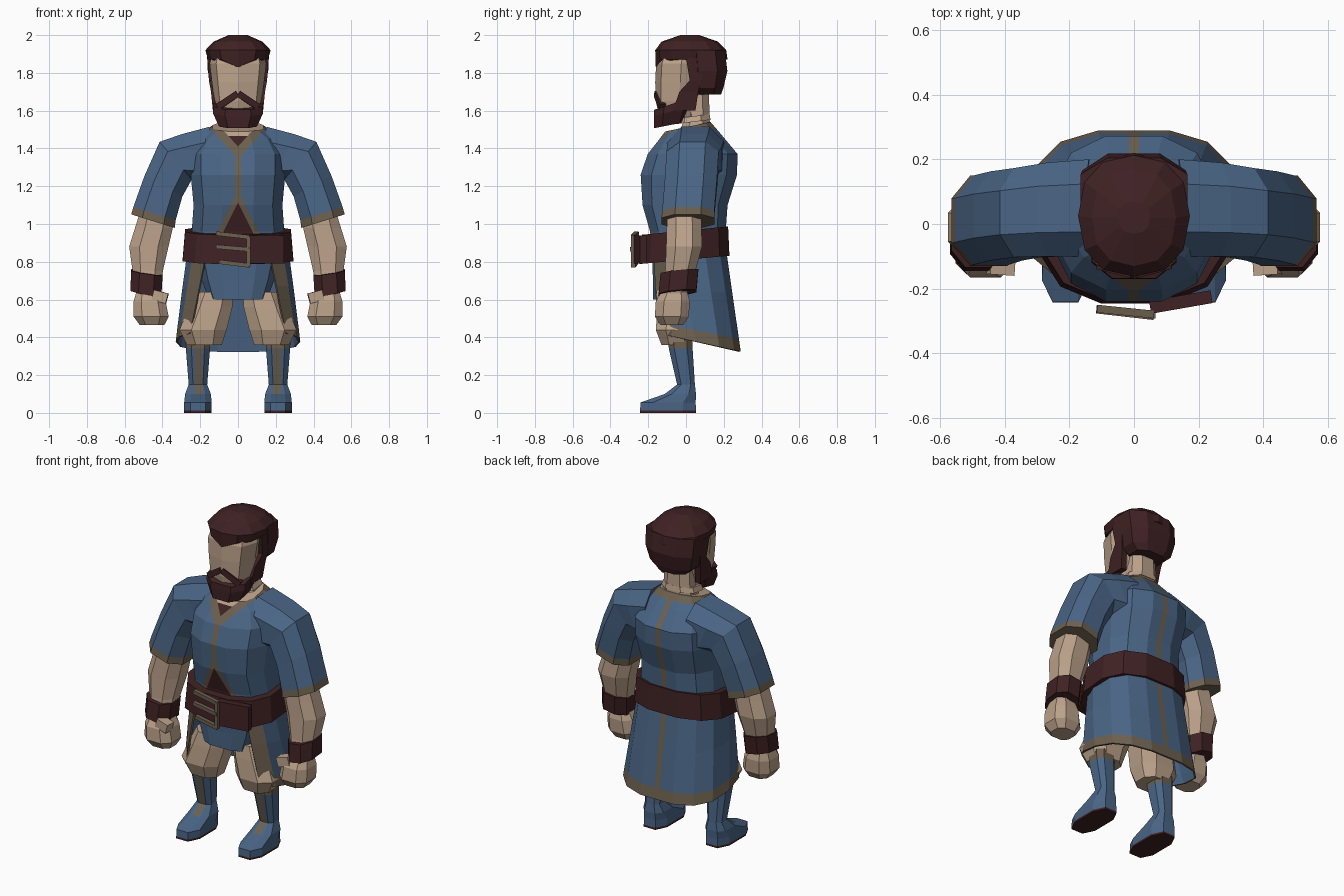
import bpy, bmesh, math
from mathutils import Vector, Matrix

if "Cube" in bpy.data.objects:
    bpy.data.objects.remove(bpy.data.objects["Cube"])

# ---- flat colours
COLS = {"dark_brown": (.05, .0155, .017), "skin": (.5, .36, .255),
        "tan_trim": (.15, .117, .077), "blue_cloth": (.068, .13, .235)}
MATS = []
for k, c in COLS.items():
    m = bpy.data.materials.new(k)
    m.diffuse_color = (*c, 1)
    m.use_nodes = True
    m.node_tree.nodes["Principled BSDF"].inputs["Base Color"].default_value = m.diffuse_color
    MATS.append(m)
BROWN, SKIN, TRIM, BLUE = range(4)


def se(v, e):
    return math.copysign(abs(v) ** e, v)


def finish(name, bm, mat, solid=0):
    """mat is an index or a rule taking face centre and normal"""
    bmesh.ops.recalc_face_normals(bm, faces=bm.faces[:])
    if solid and sum(f.normal.xy.dot(f.calc_center_median().xy) for f in bm.faces) < 0:
        bmesh.ops.reverse_faces(bm, faces=bm.faces[:])
    for f in bm.faces:
        f.material_index = mat(f.calc_center_median(), f.normal) if callable(mat) else mat
    me = bpy.data.meshes.new(name)
    bm.to_mesh(me)
    bm.free()
    ob = bpy.data.objects.new(name, me)
    bpy.context.collection.objects.link(ob)
    for m in MATS:
        me.materials.append(m)
    if solid:  # inner side of the sheet is plain blue
        md = ob.modifiers.new("thickness", "SOLIDIFY")
        md.thickness = solid
        md.offset = 0
        md.material_offset = 1
    return ob


def loft(rings, n=10, off=.5, e=.85, s=1):
    """rings: (cx, cy, cz, ux, uz, ry, vz) - centre, side half axis, depth half axis"""
    bm = bmesh.new()
    ang = [2 * math.pi * (i + off) / n for i in range(n)]
    cs = [se(round(math.cos(a), 6), e) for a in ang]
    sn = [se(round(math.sin(a), 6), e) for a in ang]
    mc, ms = max(cs), max(sn)
    rows = []
    for cx, cy, cz, ux, uz, ry, vz in rings:
        rows.append([bm.verts.new((s * (cx + ux * c / mc), cy + ry * d / ms,
                                   cz + uz * c / mc + vz * d / ms)) for c, d in zip(cs, sn)])
    for a, b in zip(rows, rows[1:]):
        for i in range(n):
            j = (i + 1) % n
            bm.faces.new((a[i], a[j], b[j], b[i]))
    bm.faces.new(rows[0])
    bm.faces.new(rows[-1])
    return bm


def up(*rings, cx=0):
    """level rings: (z, cy, rx, ry[, cx])"""
    return [(r[4] if len(r) > 4 else cx, r[1], r[0], r[2], 0, r[3], 0) for r in rings]


def cut(bm, co, no, cond=lambda c: True):
    fs = [f for f in bm.faces if cond(f.calc_center_median())]
    es = list({e for f in fs for e in f.edges})
    vs = list({v for f in fs for v in f.verts})
    bmesh.ops.bisect_plane(bm, geom=vs + es + fs, dist=1e-5, plane_co=co, plane_no=no)


def bar(name, p, q, d, h, mat):
    p, q = Vector(p), Vector(q)
    bm = bmesh.new()
    bmesh.ops.create_cube(bm, size=1)
    rot = (q - p).to_track_quat('X', 'Z').to_matrix().to_4x4()
    bm.transform(Matrix.Translation((p + q) / 2) @ rot @ Matrix.Diagonal(((q - p).length, d, h, 1)))
    return finish(name, bm, mat)


# ---- torso of the tunic, with cut-in trim lines
bm = loft([(0, 0, .82, .245, 0, .18, 0), (0, .01, .96, .245, 0, .2, 0),
           (0, -.005, 1.1, .235, 0, .225, 0), (0, .015, 1.26, .25, 0, .255, 0),
           (0, .035, 1.37, .25, 0, .238, 0), (0, .025, 1.46, .2, 0, .165, .01),
           (0, .01, 1.515, .135, 0, .12, .025)], n=12, e=.8)
W = .016
for x in (-W, 0, W):
    cut(bm, (x, 0, 0), (1, 0, 0))
for s in (1, -1):
    half = lambda c, s=s: c.x * s > 0 and c.y < 0
    for z, k in ((1.345, 1.1), (1.41, 1.1), (1.115, -2), (1.175, -2)):
        cut(bm, (0, 0, z), (-s * k, 0, 1), half)
cut(bm, (0, 0, 1.465), (0, 0, 1), lambda c: c.y < 0)
cut(bm, (0, 0, 1.475), (0, -.2, 1), lambda c: c.y > 0)


def torso_rule(c, n):
    x = abs(c.x)
    if c.z > 1.5 and n.z > .93:
        return SKIN
    if c.y > 0:
        return TRIM if x < W or c.z - .2 * c.y > 1.475 else BLUE
    if c.z > 1.41 + 1.1 * x:
        return SKIN if c.z > 1.465 else BROWN
    if c.z > 1.345 + 1.1 * x:
        return TRIM
    if c.z < 1.115 - 2 * x:
        return BROWN
    return TRIM if c.z < 1.175 - 2 * x or x < W else BLUE


finish("tunic_torso", bm, torso_rule)

# ---- belt, overlapping end and buckle
finish("belt", loft([(0, -.008, .81, .293, 0, .238, .022), (0, -.005, .965, .28, 0, .228, .022)],
                    n=12, e=.8), BROWN)
bar("belt_end", (.05, -.258, .865), (.24, -.225, .865), .04, .15, BROWN)
for nm, p, q in (("top", (-.115, -.262, .95), (.06, -.28, .93)), ("middle", (-.115, -.265, .88), (.06, -.285, .865)),
                 ("bottom", (-.1, -.265, .8), (.06, -.28, .78)), ("right", (.055, -.28, .775), (.055, -.28, .935))):
    bar("buckle_" + nm, p, q, .024, .022, TRIM)

# ---- lower tunic and hanging coat, open at the front
finish("tunic_hem", loft(up((.86, 0, .23, .18), (.7, -.01, .19, .165), (.6, -.02, .155, .155)), n=12, e=.6), BLUE)
bm = bmesh.new()
cols = [0, .085, .17, .26, .36, .45, .55, .64, .74, .83, .915, 1]
rows = []
for t in (0, .45, .88, 1):
    g = math.radians(31 + 14 * t)
    row = []
    for u in cols:
        a = -math.pi / 2 + g + u * (2 * math.pi - 2 * g)
        c, d = se(math.cos(a), .75), se(math.sin(a), .75)
        row.append(bm.verts.new(((.262 + .063 * t) * c, .01 + .035 * t + (.2 + .045 * t) * d,
                                 .88 * (1 - t) + t * (.378 - .055 * d))))
    rows.append(row)
edge = set()
for r in range(3):
    for i in range(len(cols) - 1):
        f = bm.faces.new((rows[r][i], rows[r][i + 1], rows[r + 1][i + 1], rows[r + 1][i]))
        if r == 2 or i in (0, len(cols) - 2):
            edge.add(tuple(round(v, 3) for v in f.calc_center_median()))
for x in (-W, W):
    cut(bm, (x, 0, 0), (1, 0, 0), lambda c: c.y > .1 and c.z > .4 and abs(c.x) < .1)
finish("coat_skirt", bm, lambda c, n: TRIM if tuple(round(v, 3) for v in c) in edge
       or abs(c.x) < W or (c.z < .37 and c.y > .2) else BLUE, .01)

# ---- neck, head, hair and beard
finish("neck", loft(up((1.48, .045, .105, .085), (1.56, .06, .09, .065), (1.75, .05, .08, .07)), n=8), SKIN)
finish("neck_band", loft([(0, .035, 1.54, .112, 0, .095, .012), (0, .035, 1.57, .1, 0, .09, .012)], n=8), SKIN)
finish("face", loft(up((1.56, -.05, .1, .09), (1.65, -.04, .125, .12), (1.75, -.03, .138, .133),
                       (1.85, -.025, .15, .133), (1.92, -.01, .13, .12)), n=8, off=0, e=.75), SKIN)
bm = loft(up((1.87, .03, .158, .19), (1.92, .025, .173, .188), (1.965, .02, .13, .15), (2, .02, .05, .05)),
          n=12, off=0, e=.85)
for v in bm.verts:
    if v.co.z < 1.88 and v.co.y < -.05 and abs(v.co.x) < .02:
        v.co.z -= .04
finish("hair_top", bm, BROWN)
finish("hair_back", loft(up((1.685, .11, .1, .075), (1.72, .11, .138, .088), (1.81, .115, .16, .104),
                            (1.92, .105, .165, .1)), n=8, e=.8), BROWN)
finish("beard", loft([(0, -.08, 1.525, .1, 0, .09, .018), (0, -.065, 1.6, .132, 0, .105, .03),
                      (0, -.06, 1.64, .13, 0, .108, .035)], n=8, e=.75), BROWN)
for s, side in ((1, "left"), (-1, "right")):
    finish("sideburn_" + side, loft(up((1.6, -.01, .018, .06, .115), (1.7, .015, .018, .05, .125),
                                       (1.76, .05, .018, .03, .136), (1.88, .045, .016, .045, .146)),
                                    n=4, e=1, s=s), BROWN)
    bar("moustache_" + side, (0, -.152, 1.69), (s * .105, -.125, 1.62), .034, .034, BROWN)

# ---- limbs, mirrored
for s, side in ((1, "left"), (-1, "right")):
    finish("sleeve_" + side, loft([(.13, .05, 1.365, .02, .15, .15, 0), (.24, .045, 1.345, .06, .13, .145, 0),
                                   (.33, .035, 1.335, .085, .1, .138, 0),
                                   (.395, .025, 1.2, .1, .055, .138, 0), (.442, .012, 1.055, .112, .035, .138, 0),
                                   (.45, .01, 1.015, .115, .036, .14, 0)], n=8, e=.8, s=s),
           lambda c, n: TRIM if c.z < 1.08 else BLUE)
    finish("forearm_" + side, loft(up((1.06, -.01, .085, .09, .435), (.98, -.01, .1, .092, .445),
                                      (.88, -.01, .104, .095, .472), (.75, -.03, .08, .08, .478),
                                      (.63, -.06, .065, .065, .475)), n=8, s=s), SKIN)
    finish("wrist_cuff_" + side, loft([(.482, -.035, .745, .083, .012, .1, .01),
                                       (.488, -.045, .635, .082, .015, .1, .01)], n=8, s=s), BROWN)
    finish("fist_" + side, loft(up((.65, -.06, .06, .065, .475), (.59, -.07, .085, .09, .468),
                                   (.51, -.075, .093, .09, .46), (.465, -.075, .065, .06, .455)),
                                n=8, e=.75, s=s), SKIN)
    bar("thumb_" + side, (s * .375, -.13, .605), (s * .45, -.125, .625), .06, .055, SKIN)
    finish("breeches_" + side, loft(up((.64, -.02, .1, .12, .125), (.56, -.03, .115, .12, .145),
                                       (.44, -.055, .125, .105, .185), (.36, -.05, .092, .08, .178)),
                                    n=8, e=.8, s=s), SKIN)
    # boot with front stripe, top band and sole
    bm = loft(up((0, -.095, .073, .148), (.012, -.095, .073, .148), (.055, -.095, .073, .146),
                 (.1, -.03, .068, .083), (.15, .0, .049, .047), (.34, -.028, .064, .063),
                 (.4, -.03, .066, .065), cx=.212), n=8, e=.7, s=s)
    for x in (.188, .228):
        cut(bm, (s * x, 0, 0), (1, 0, 0), lambda c: c.z > .1)
    finish("boot_" + side, bm, lambda c, n: BROWN if c.z < .012 else
           TRIM if c.z > .34 or (n.y < -.5 and .188 < abs(c.x) < .228 and c.z > .1) else BLUE)
